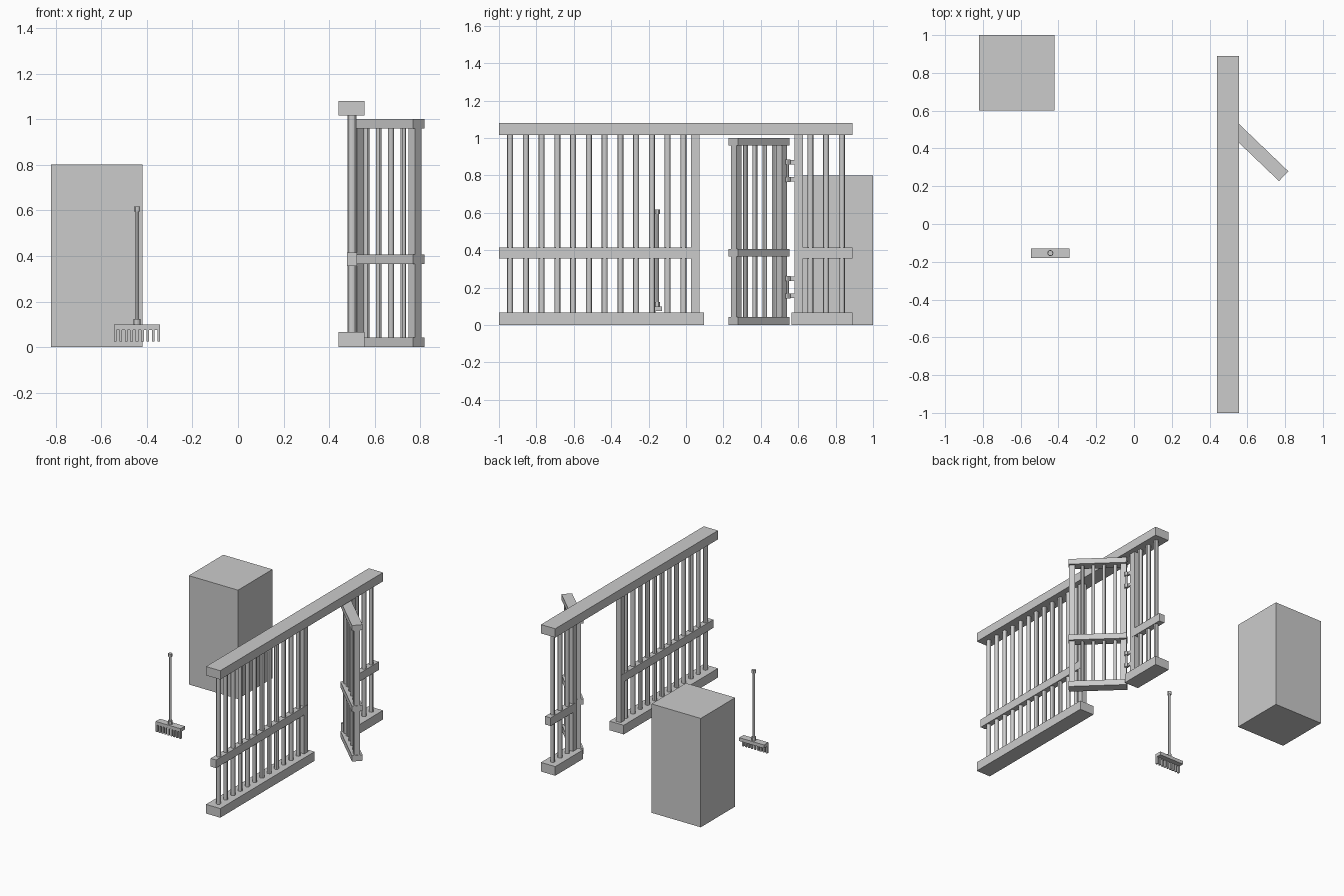
import bpy, bmesh
from math import atan2
from mathutils import Matrix, Vector

if "Cube" in bpy.data.objects:
    bpy.data.objects.remove(bpy.data.objects["Cube"])


def finish(name, bm, mat=None, smooth=False):
    me = bpy.data.meshes.new(name)
    bm.to_mesh(me)
    bm.free()
    ob = bpy.data.objects.new(name, me)
    bpy.context.collection.objects.link(ob)
    if mat is not None:
        ob.matrix_world = mat
    if smooth:
        bpy.ops.object.select_all(action='DESELECT')
        ob.select_set(True)
        bpy.context.view_layer.objects.active = ob
        bpy.ops.object.shade_smooth_by_angle()
    return ob


def boxes(name, spans, mat=None):
    # Each span is (x0, x1, y0, y1, z0, z1)
    bm = bmesh.new()
    for x0, x1, y0, y1, z0, z1 in spans:
        m = Matrix.Translation(((x0 + x1) / 2, (y0 + y1) / 2, (z0 + z1) / 2)) @ \
            Matrix.Diagonal((x1 - x0, y1 - y0, z1 - z0, 1))
        bmesh.ops.create_cube(bm, size=1, matrix=m)
    return finish(name, bm, mat)


def rods(name, items, mat=None, sides=12):
    # Each item is an upright rod (x, y, z0, z1, radius)
    bm = bmesh.new()
    for x, y, z0, z1, r in items:
        bmesh.ops.create_cone(bm, cap_ends=True, segments=sides, radius1=r, radius2=r,
                              depth=z1 - z0, matrix=Matrix.Translation((x, y, (z0 + z1) / 2)))
    return finish(name, bm, mat, True)


# Crate in the back corner
boxes("crate", [(-0.82, -0.42, 0.6, 1.0, 0, 0.8)])

# Fence rails and gate posts
FX = 0.5
boxes("fence_top_rail", [(0.44, 0.556, -1, 0.89, 1.015, 1.08)])
boxes("fence_bottom_rails", [(0.44, 0.556, -1, 0.095, 0, 0.067),
                             (0.44, 0.556, 0.565, 0.89, 0, 0.067)])
boxes("fence_middle_rails", [(0.478, 0.522, -1, 0.07, 0.355, 0.415),
                             (0.478, 0.522, 0.6, 0.89, 0.355, 0.415)])
boxes("gate_posts", [(0.48, 0.52, y, y + 0.046, 0.06, 1.02) for y in (0.026, 0.58)])

# Fence bars
bar_y = [-0.94 + 0.0842 * i for i in range(12)] + [0.665, 0.749, 0.833]
rods("fence_bars", [(FX, y, 0.06, 1.02, 0.016) for y in bar_y])

# Open gate, built along local x from the hinge
hinge = Vector((0.505, 0.5285, 0))
gate = Matrix.Translation(hinge) @ Matrix.Rotation(atan2(-0.692, 0.722), 4, 'Z')
boxes("gate_rails", [(0, 0.398, -0.036, 0.036, z0, z1)
                     for z0, z1 in ((0, 0.043), (0.365, 0.407), (0.96, 1.0))], gate)
boxes("gate_stiles", [(x - 0.02, x + 0.02, -0.02, 0.02, 0.04, 0.965)
                      for x in (0.023, 0.375)], gate)
rods("gate_bars", [(0.081 + 0.0745 * i, 0, 0.04, 0.965, 0.013) for i in range(4)], gate)

# Hinges between gate and post
hx, hy = 0.525, 0.545
for label, z in (("lower", 0.202), ("upper", 0.825)):
    rods(label + "_hinge_pin", [(hx, hy, z - 0.06, z + 0.06, 0.007),
                                (hx, hy, z - 0.06, z - 0.033, 0.013),
                                (hx, hy, z + 0.033, z + 0.06, 0.013)])
    boxes(label + "_hinge_leaf", [(0.512, 0.522, 0.545, 0.585, z + s * 0.046 - 0.012,
                                   z + s * 0.046 + 0.012) for s in (-1, 1)])

# Rake
RX, RY = -0.443, -0.154
boxes("rake_head", [(RX - 0.101, RX + 0.101, RY - 0.025, RY + 0.025, 0.075, 0.1)])
boxes("rake_tines", [(x - 0.006, x + 0.006, RY - 0.025, RY - 0.01, 0.024, 0.078)
                     for x in [RX - 0.095 + 0.02375 * i for i in range(9)]])
rods("rake_handle", [(RX, RY, 0.1, 0.6, 0.009)])
rods("rake_ferrule", [(RX, RY, 0.098, 0.124, 0.016)])
rods("rake_handle_cap", [(RX, RY, 0.594, 0.617, 0.014)])
